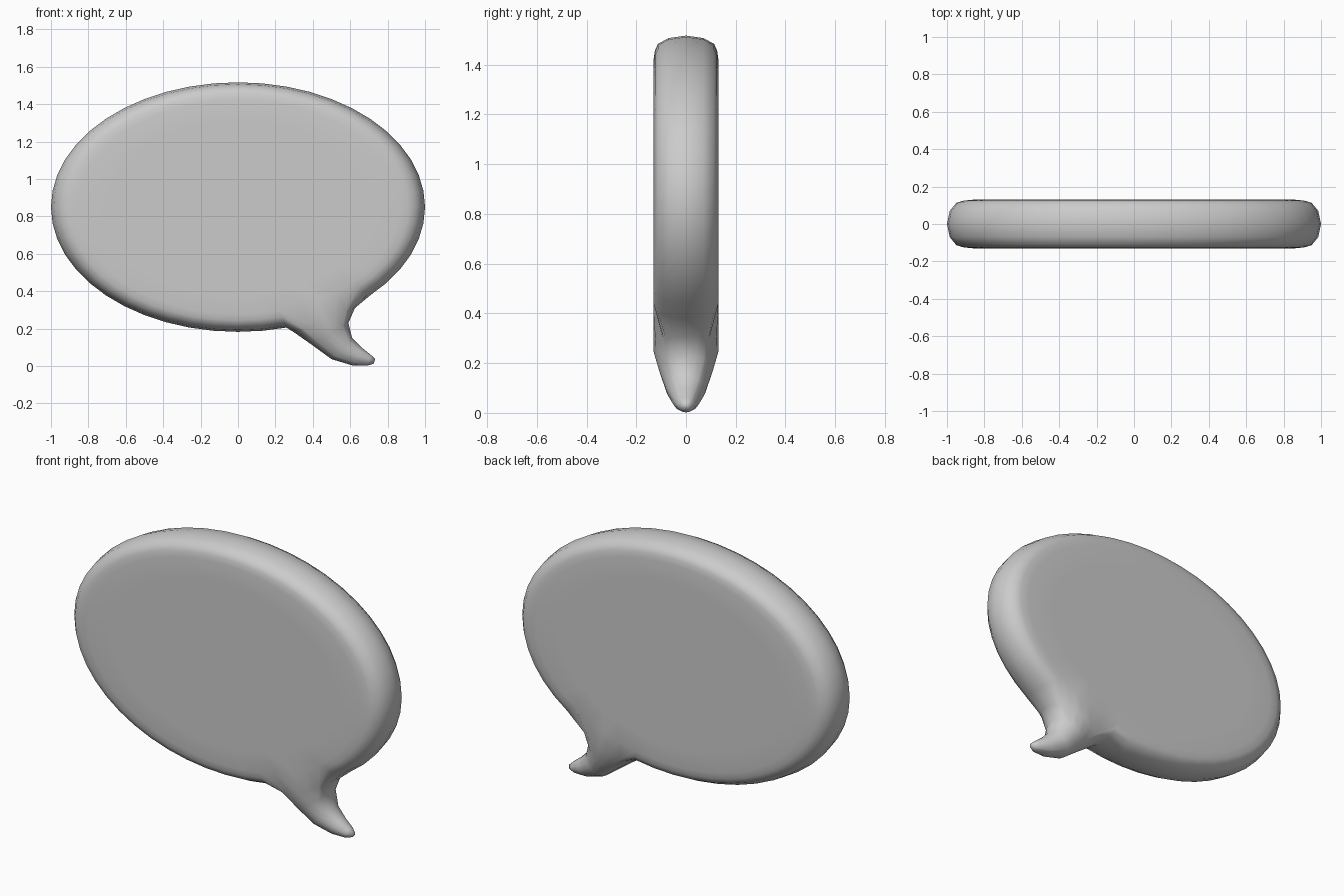
import bpy, bmesh, math
from mathutils import Vector

if "Cube" in bpy.data.objects:
    bpy.data.objects.remove(bpy.data.objects["Cube"])

N = 48                                   # segments round the oval
HALF = 0.13                              # half thickness
half_rim = [(0.70, 0.13), (0.86, 0.13), (0.91, 0.125), (0.95, 0.113), (0.985, 0.07)]
profile = [(s, -y) for s, y in half_rim] + [(1.0, 0.0)] + half_rim[::-1]

bm = bmesh.new()

# Oval body: rings of scaled ellipses running from the front to the back
rings = []
for s, y in profile:
    rings.append([bm.verts.new((s * math.cos(2 * math.pi * i / N), y,
                                0.85 + 0.667 * s * math.sin(2 * math.pi * i / N)))
                  for i in range(N)])

# Range of segments left open for the tail root (-75 to -45 degrees)
first, last = N - 10, N - 6
top = len(profile) - 2                   # rim rings 1..top carry the opening
for r in range(len(rings) - 1):
    for i in range(N):
        if 1 <= r < top and first <= i < last:
            continue
        j = (i + 1) % N
        bm.faces.new((rings[r][i], rings[r][j], rings[r + 1][j], rings[r + 1][i]))
bm.faces.new(rings[0])
bm.faces.new(rings[-1])

# Perimeter of the opening, with square coordinates u (left-right), v (depth)
loop = []
span = last - first
for i in range(first, last):
    loop.append((rings[1][i], 2 * (i - first) / span - 1, -1))
for r in range(1, top):
    loop.append((rings[r][last], 1, profile[r][1] / HALF))
for i in range(last, first, -1):
    loop.append((rings[top][i], 2 * (i - first) / span - 1, 1))
for r in range(top, 1, -1):
    loop.append((rings[r][first], -1, profile[r][1] / HALF))

# Tail: rounded sections given by left point, right point and half depth
sections = [
    ((0.30, 0.180), (0.625, 0.31), 0.130),
    ((0.40, 0.110), (0.59, 0.23), 0.108),
    ((0.50, 0.037), (0.61, 0.15), 0.080),
    ((0.61, 0.004), (0.66, 0.10), 0.055),
    ((0.69, 0.002), (0.71, 0.06), 0.035),
    ((0.725, 0.012), (0.734, 0.037), 0.014),
]
prev = [p[0] for p in loop]
for left, right, depth in sections:
    a, b = Vector(left), Vector(right)
    cur = []
    for _, u, v in loop:
        c = (a + b) / 2 + (b - a) / 2 * u * math.sqrt(1 - v * v / 2)
        cur.append(bm.verts.new((c.x, depth * v * math.sqrt(1 - u * u / 2), c.y)))
    for k in range(len(loop)):
        m = (k + 1) % len(loop)
        bm.faces.new((prev[k], prev[m], cur[m], cur[k]))
    prev = cur
bm.faces.new(prev)

bmesh.ops.recalc_face_normals(bm, faces=bm.faces[:])
for f in bm.faces:
    f.smooth = True
mesh = bpy.data.meshes.new("speech_bubble")
bm.to_mesh(mesh)
bm.free()
obj = bpy.data.objects.new("speech_bubble", mesh)
bpy.context.collection.objects.link(obj)
